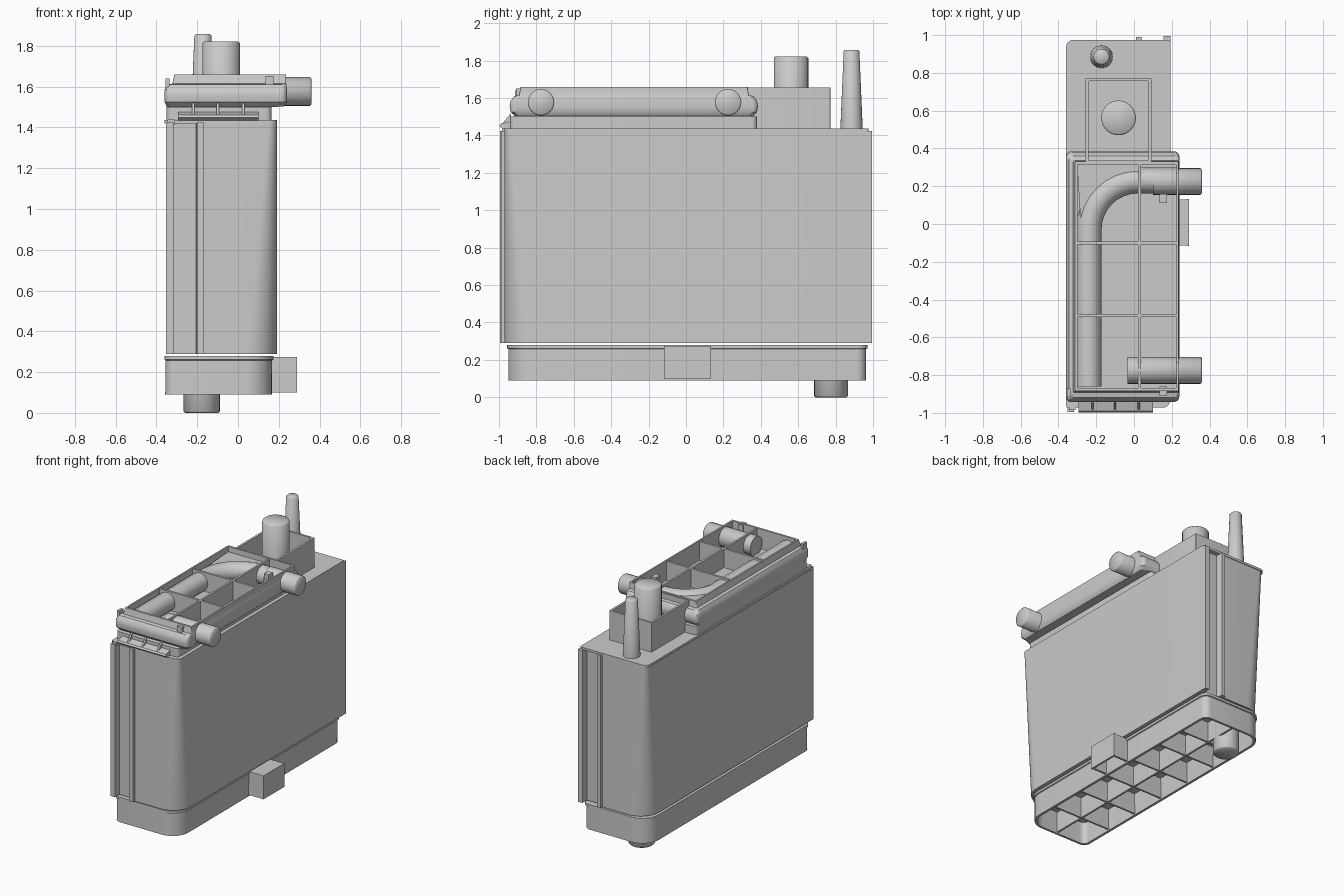
import bpy, bmesh, math
from mathutils import Vector

if "Cube" in bpy.data.objects:
    bpy.data.objects.remove(bpy.data.objects["Cube"])


def finish(name, bm, angle=35):
    bmesh.ops.recalc_face_normals(bm, faces=bm.faces)
    me = bpy.data.meshes.new(name)
    bm.to_mesh(me)
    bm.free()
    ob = bpy.data.objects.new(name, me)
    bpy.context.collection.objects.link(ob)
    bpy.ops.object.select_all(action='DESELECT')
    ob.select_set(True)
    bpy.context.view_layer.objects.active = ob
    bpy.ops.object.shade_smooth_by_angle(angle=math.radians(angle))
    return ob


def loft(name, loops, angle=35):
    """Skin equal-length loops and cap the first and last."""
    bm = bmesh.new()
    rows = [[bm.verts.new(p) for p in lp] for lp in loops]
    n = len(rows[0])
    for a, b in zip(rows, rows[1:]):
        for i in range(n):
            bm.faces.new((a[i], a[(i + 1) % n], b[(i + 1) % n], b[i]))
    bm.faces.new(rows[0])
    bm.faces.new(rows[-1])
    return finish(name, bm, angle)


def arc(cx, cy, r, a0, a1, n=7):
    return [(cx + r * math.cos(math.radians(a0 + (a1 - a0) * i / n)),
             cy + r * math.sin(math.radians(a0 + (a1 - a0) * i / n))) for i in range(n + 1)]


def rect(x0, x1, y0, y1, z, big, small=None):
    """Rounded rectangle; 'big' rounds the (+x,-y) and (-x,+y) corners."""
    s = big if small is None else small
    pts = (arc(x1 - s, y1 - s, s, 0, 90) + arc(x0 + big, y1 - big, big, 90, 180)
           + arc(x0 + s, y0 + s, s, 180, 270) + arc(x1 - big, y0 + big, big, 270, 360))
    return [(x, y, z) for x, y in pts]


def box(name, x0, x1, y0, y1, z0, z1):
    return loft(name, [[(x0, y0, z), (x1, y0, z), (x1, y1, z), (x0, y1, z)] for z in (z0, z1)])


def pipe(name, a, b, r0, r1=None, n=24, c=0.008):
    """Capped round stub from a to b with a small chamfer at the tip."""
    a, b = Vector(a), Vector(b)
    r1 = r1 or r0
    d = (b - a).normalized()
    q = d.to_track_quat('Z', 'Y')
    rings = [(a, r0), (b - d * c, r1), (b, r1 - c)]
    return loft(name, [[p + q @ Vector((r * math.cos(t), r * math.sin(t), 0))
                        for t in (2 * math.pi * i / n for i in range(n))] for p, r in rings], 50)


# Main housing: half-turn symmetric section, end corners grow rounder downwards
CX, HW = -0.08, 0.272


def housing_loop(z, r):
    half = [(HW, .995), (HW - .035, .995), (HW - .035, .94), (.125, .94), (.12, .99), (.09, .99), (.09, .97)]
    half += arc(-HW + r, .97 - r, r, 90, 180, 10)
    return [(CX + s * x, s * y, z) for s in (1, -1) for x, y in half]


loft("housing", [housing_loop(.29 + 1.135 * t, .15 - .11 * t) for t in (0, .25, .5, .75, 1)])
loft("housing_lid", [rect(-.36, .192, -.972, .975, z, .04, .01) for z in (1.42, 1.437)])

# Lower tray, open underneath
loft("lower_tray", [
    rect(-.335, .145, -.93, .94, .255, .11, .04), rect(-.338, .148, -.933, .945, .09, .11, .04),
    rect(-.357, .167, -.95, .963, .09, .13, .05), rect(-.355, .168, -.95, .963, .258, .13, .05),
    rect(-.36, .175, -.957, .97, .262, .13, .05), rect(-.36, .175, -.957, .97, .28, .13, .05)])
box("tray_long_rib", -.105, -.09, -.935, .945, .1, .26)
for i, y in enumerate((-.68, -.4, -.12, .16, .44, .68)):
    box(f"tray_cross_rib_{i}", -.34, .15, y - .007, y + .007, .1, .26)
pipe("drain_port", (-.178, .775, .26), (-.178, .775, 0), .09)

# Side bracket on the tray, open underneath
box("bracket_face", .275, .29, -.117, .133, .1, .275)
box("bracket_top", .16, .28, -.1, .118, .262, .275)
for n, y in (("front", -.105), ("back", .121)):
    box(f"bracket_{n}_wall", .16, .28, y - .008, y + .008, .1, .275)

# Upper cover: base, bulging rail, then an open frame with floor
cover = [(-.35, .165, -.94, .38, 1.43, .03), (-.35, .165, -.94, .38, 1.5, .03),
         (-.35, .225, -.915, .36, 1.503, .03), (-.36, .24, -.938, .38, 1.525, .03),
         (-.36, .24, -.943, .385, 1.555, .03), (-.36, .24, -.938, .38, 1.585, .03),
         (-.345, .238, -.918, .36, 1.61, .03), (-.322, .236, -.893, .335, 1.615, .008),
         (-.312, .236, -.883, .33, 1.66, .004), (-.3, .224, -.868, .316, 1.66, .004),
         (-.3, .224, -.868, .316, 1.515, .004)]
loft("upper_cover", [rect(*c) for c in cover])
box("cover_long_rib", .022, .036, -.87, .32, 1.51, 1.655)
for i, y in enumerate((-.1, -.485)):
    box(f"cover_cross_rib_{i}", -.305, .23, y - .008, y + .008, 1.51, 1.655)

# Elbow pipe inside the cover and raised corner web around it
path = [(.24, .23)] + arc(.02, -.03, .26, 90, 180, 8)[0:] + [(-.24, -.86)]
cu = bpy.data.curves.new("elbow_pipe", 'CURVE')
cu.dimensions = '3D'
cu.bevel_depth = .068
cu.bevel_resolution = 5
cu.use_fill_caps = True
sp = cu.splines.new('POLY')
sp.points.add(len(path) - 1)
for p, (x, y) in zip(sp.points, path):
    p.co = (x, y, 1.575, 1)
bpy.context.collection.objects.link(bpy.data.objects.new("elbow_pipe", cu))
web = [(-.302, .318)] + arc(.02, -.03, .3, 180, 90, 8) + [(.02, .318)]
loft("corner_web", [[(x, y, z) for x, y in web] for z in (1.51, 1.62)])

# Side ports
pipe("back_side_port", (.1, .225, 1.577), (.36, .225, 1.577), .071)
pipe("front_side_port", (-.035, -.775, 1.577), (.36, -.775, 1.577), .071)

# Small cover tabs, front ledge with gussets, clips
for i, y in enumerate((.135, -.885)):
    box(f"cover_tab_{i}", .135, .175, y - .025, y + .025, 1.61, 1.652)
loft("front_ledge", [[(x, -.94, 1.435), (x, -.98, 1.435), (x, -.998, 1.45), (x, -.99, 1.462), (x, -.94, 1.475)]
                     for x in (-.295, .1)])
for i, x in enumerate((-.22, -.1, .025)):
    loft(f"ledge_gusset_{i}", [[(u, -.935, 1.455), (u, -.985, 1.46), (u, -.935, 1.52)]
                               for u in (x - .006, x + .006)])
box("front_clip_left", -.345, -.31, -.985, -.93, 1.415, 1.44)
box("front_clip_right", .11, .17, -.965, -.9, 1.415, 1.435)
box("cover_side_clip", -.355, -.335, -.915, -.87, 1.59, 1.64)

# Rear open box with its tall port
loft("rear_box", [rect(x0, x1, .32, y1, z, .004) for x0, x1, y1, z in (
    (-.257, .092, .772, 1.43), (-.257, .092, .772, 1.655))] +
    [rect(-.241, .076, .336, .756, z, .004) for z in (1.655, 1.46)])
pipe("tall_port", (-.082, .562, 1.44), (-.082, .562, 1.822), .092, n=28)

# Tapered spout at the back
pipe("tapered_spout", (-.172, .885, 1.43), (-.172, .885, 1.858), .06, .042)
